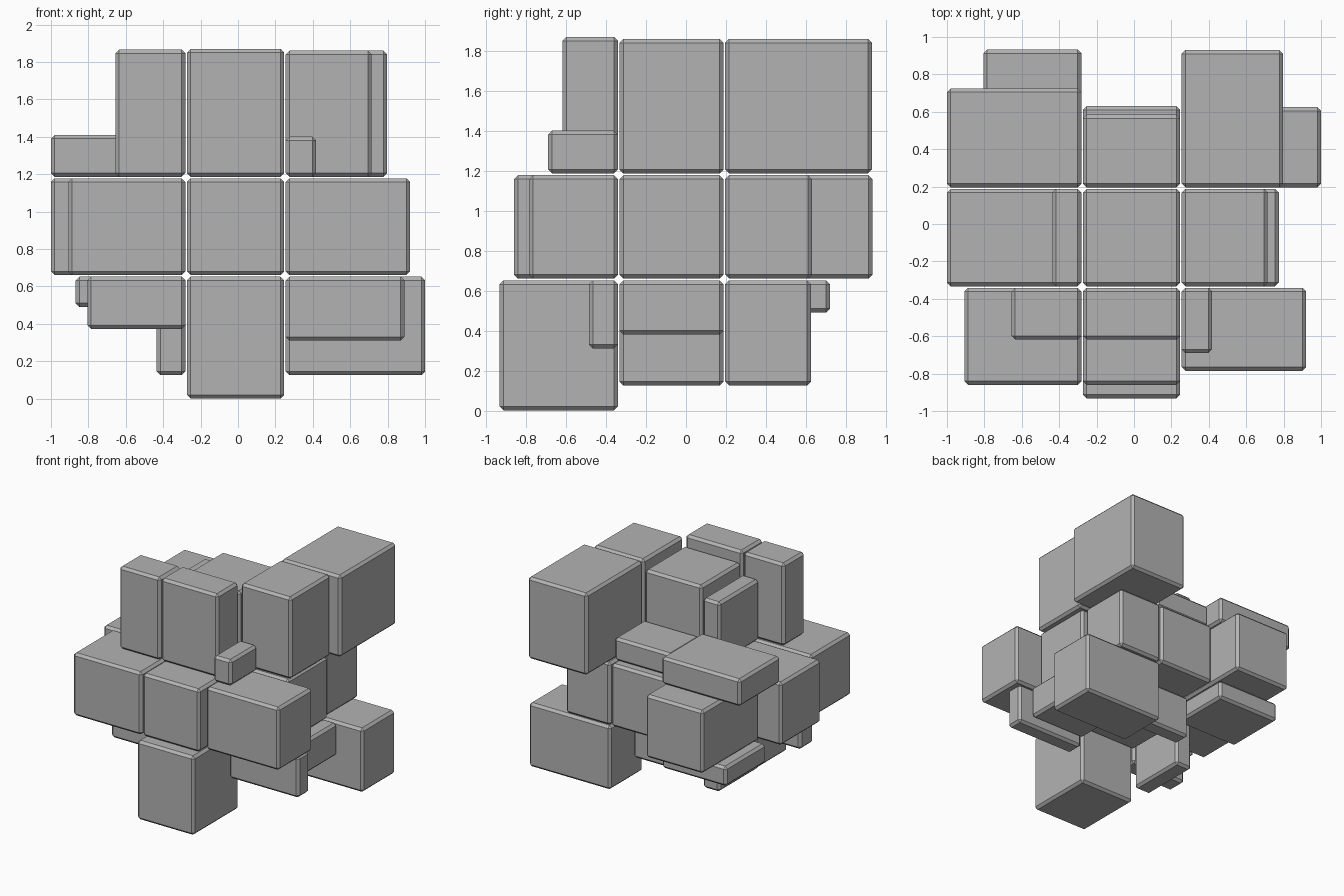
import bpy
import bmesh
from mathutils import Vector

cube = bpy.data.objects.get("Cube")
if cube:
    bpy.data.objects.remove(cube, do_unlink=True)

GAP = 0.004       # half the slit between neighbouring blocks
CHAMFER = 0.02
# cutting planes that bound the middle layer on each axis
CUTS = {"x": (-0.277, 0.251), "y": (-0.337, 0.192), "z": (0.656, 1.182)}

grey = bpy.data.materials.new("plain grey")
grey.use_nodes = True
tone = (0.45, 0.45, 0.45, 1)
grey.diffuse_color = tone
grey.node_tree.nodes["Principled BSDF"].inputs["Base Color"].default_value = tone


def span(axis, reach):
    """Range of a block on one axis: middle layer, or from a cut out to reach."""
    low, high = CUTS[axis]
    if reach is None:
        return low + GAP, high - GAP
    if reach < low:
        return reach, low - GAP
    return high + GAP, reach


def block(name, x=None, y=None, z=None):
    """Chamfered box; an axis left out means the middle layer."""
    spans = [span(a, r) for a, r in zip("xyz", (x, y, z))]
    bm = bmesh.new()
    bmesh.ops.create_cube(bm, size=1)
    bmesh.ops.scale(bm, verts=bm.verts, vec=Vector([b - a for a, b in spans]))
    bmesh.ops.bevel(bm, geom=bm.edges[:], offset=CHAMFER, segments=1,
                    affect="EDGES", clamp_overlap=True)
    mesh = bpy.data.meshes.new(name)
    bm.to_mesh(mesh)
    bm.free()
    mesh.materials.append(grey)
    obj = bpy.data.objects.new(name, mesh)
    obj.location = [(a + b) / 2 for a, b in spans]
    bpy.context.collection.objects.link(obj)


# core and the six face centres
block("core")
block("front_centre", y=-0.86)
block("back_centre", y=0.63)
block("left_centre", x=0.69)
block("right_centre", x=-1.0)
block("top_centre", z=1.785)
block("bottom_centre", z=0.47)

# edge blocks
block("front_top_edge", y=-0.618, z=1.87)
block("front_bottom_edge", y=-0.932, z=0.0)
block("front_left_edge", x=0.92, y=-0.785)
block("front_right_edge", x=-0.907, y=-0.86)
block("back_top_edge", y=0.585, z=1.375)
block("back_bottom_edge", y=0.34, z=0.29)
block("back_left_edge", x=0.66, y=0.63)
block("back_right_edge", x=-0.805, y=0.932)
block("top_left_edge", x=0.715, z=1.86)
block("top_right_edge", x=-0.437, z=1.69)
block("bottom_left_edge", x=0.775, z=0.38)
block("bottom_right_edge", x=-0.435, z=0.125)

# corner blocks
block("front_top_left_corner", x=0.418, y=-0.69, z=1.4)
block("front_top_right_corner", x=-0.655, y=-0.618, z=1.866)
block("front_bottom_left_corner", x=0.89, y=-0.485, z=0.31)
block("front_bottom_right_corner", x=-0.805, y=-0.51, z=0.372)
block("back_top_left_corner", x=0.797, y=0.93, z=1.86)
block("back_top_right_corner", x=-1.0, y=0.725, z=1.41)
block("back_bottom_left_corner", x=1.0, y=0.625, z=0.125)
block("back_bottom_right_corner", x=-0.868, y=0.72, z=0.49)
